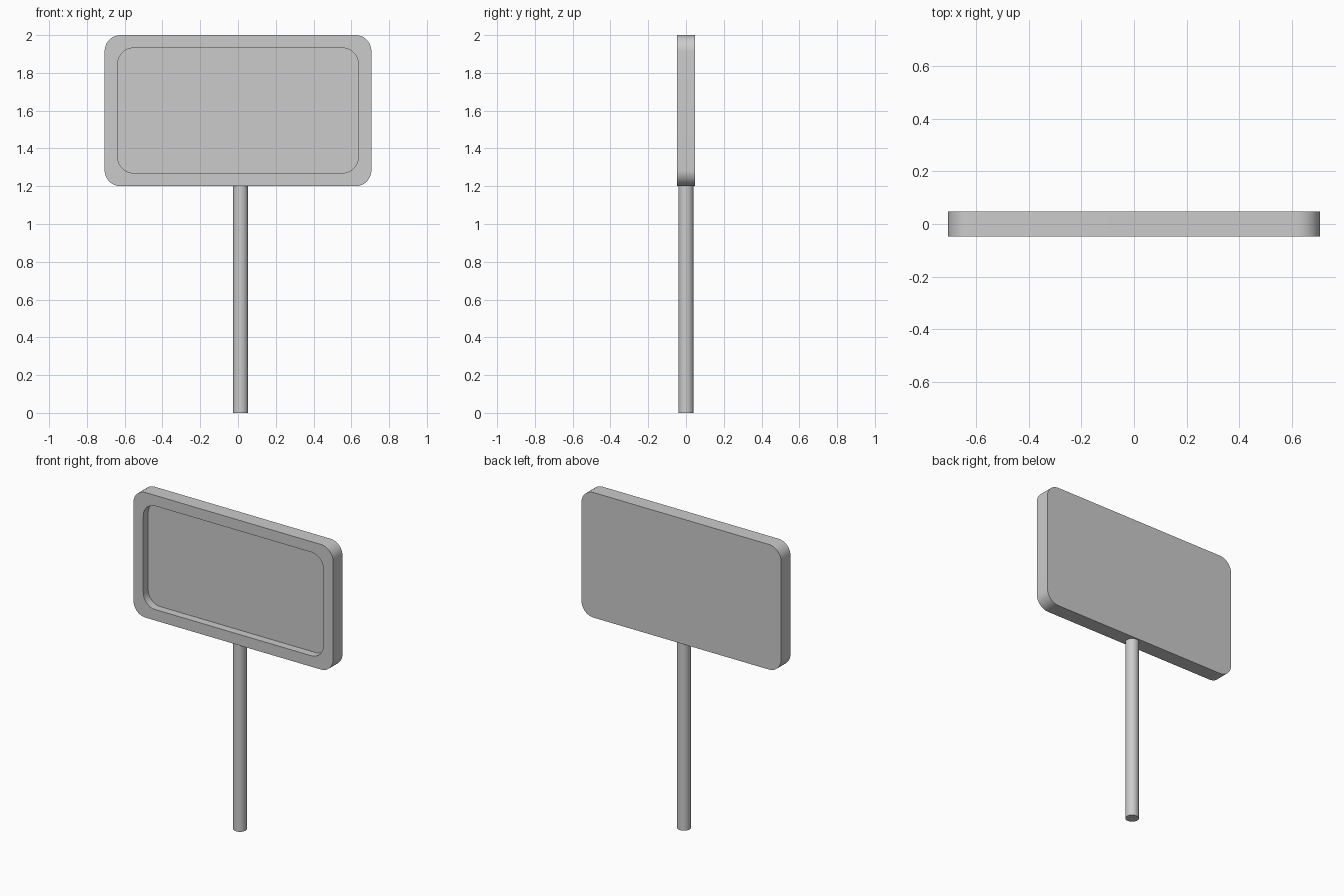
import bpy, bmesh
from math import cos, sin, pi, radians

if "Cube" in bpy.data.objects:
    bpy.data.objects.remove(bpy.data.objects["Cube"])

CORNER_STEPS = 12


def rounded_rect(bm, half_w, z0, z1, r, y):
    """Ring of vertices around a rounded rectangle in the xz plane."""
    cz, hz = (z0 + z1) / 2, (z1 - z0) / 2
    ring = []
    for q, (sx, sz) in enumerate([(1, 1), (-1, 1), (-1, -1), (1, -1)]):
        for i in range(CORNER_STEPS + 1):
            a = (q + i / CORNER_STEPS) * pi / 2
            ring.append(bm.verts.new((sx * (half_w - r) + r * cos(a), y,
                                      cz + sz * (hz - r) + r * sin(a))))
    return ring


def shade(obj):
    bpy.ops.object.select_all(action='DESELECT')
    obj.select_set(True)
    bpy.context.view_layer.objects.active = obj
    bpy.ops.object.shade_smooth_by_angle(angle=radians(30))


# Sign panel: back, rim, front frame and recessed face
bm = bmesh.new()
rings = [rounded_rect(bm, 0.706, 1.2, 2.0, 0.085, 0.048),
         rounded_rect(bm, 0.706, 1.2, 2.0, 0.085, -0.048),
         rounded_rect(bm, 0.637, 1.27, 1.932, 0.085, -0.048),
         rounded_rect(bm, 0.637, 1.27, 1.932, 0.085, 0.002)]
n = len(rings[0])
for a, b in zip(rings, rings[1:]):
    for i in range(n):
        j = (i + 1) % n
        bm.faces.new((a[i], a[j], b[j], b[i]))
bm.faces.new(rings[0])
bm.faces.new(rings[-1])
bmesh.ops.recalc_face_normals(bm, faces=bm.faces)
mesh = bpy.data.meshes.new("sign_panel")
bm.to_mesh(mesh)
bm.free()
panel = bpy.data.objects.new("sign_panel", mesh)
bpy.context.collection.objects.link(panel)
shade(panel)

# Post, slightly off centre under the panel
bpy.ops.mesh.primitive_cylinder_add(vertices=48, radius=0.04, depth=1.2,
                                    location=(0.014, 0, 0.6))
post = bpy.context.object
post.name = "post"
shade(post)
